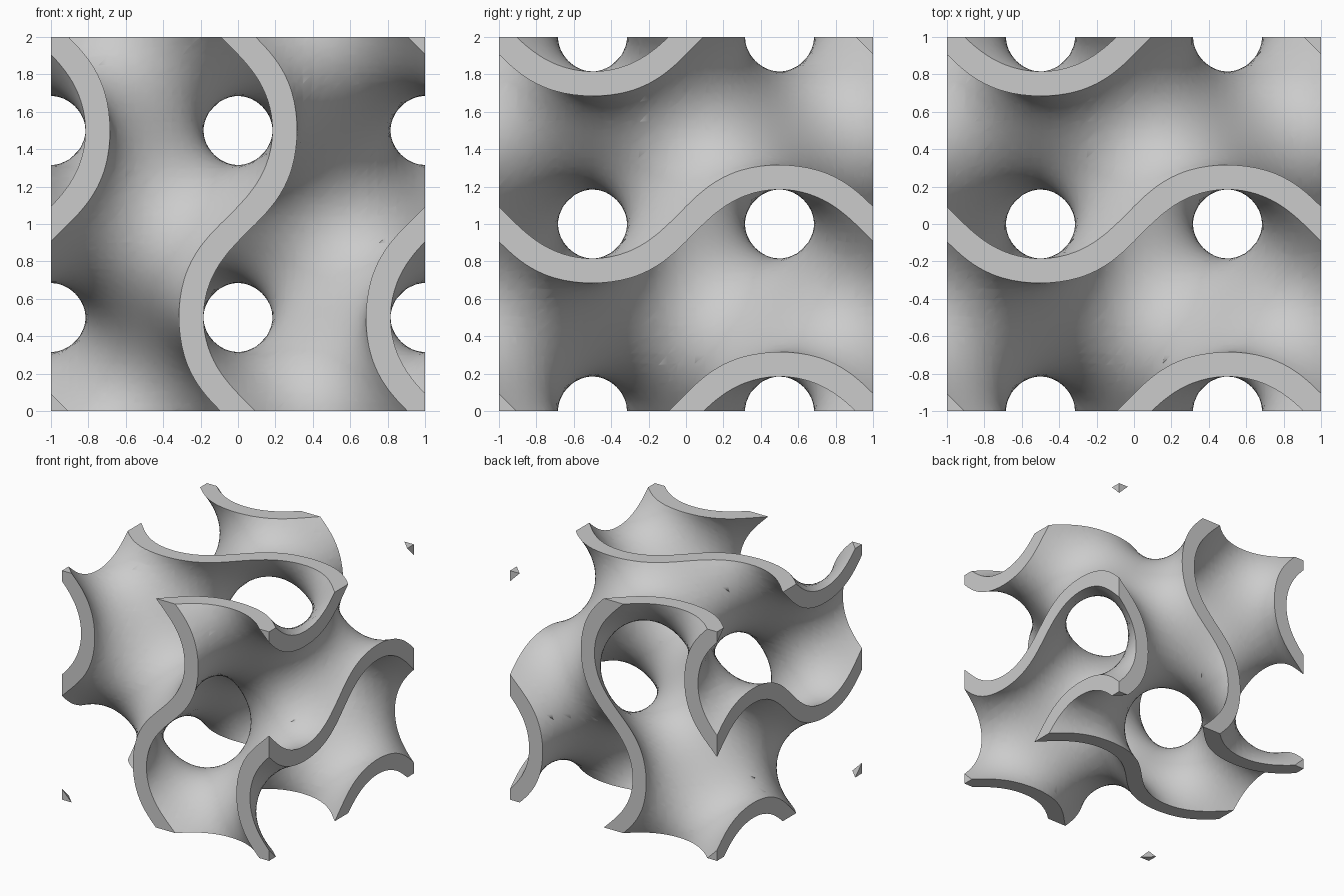
import bpy
import bmesh
from math import sin, cos, pi
from mathutils import Vector

CELLS = 40            # grid cells along each side of the block
WALL = 0.29           # half thickness of the wall, as a field level
AXES = [Vector((1, 0, 0)), Vector((0, 1, 0)), Vector((0, 0, 1))]

if "Cube" in bpy.data.objects:
    bpy.data.objects.remove(bpy.data.objects["Cube"], do_unlink=True)


def field(p):
    x, y, z = p[0] * pi, p[1] * pi, p[2] * pi
    return sin(x) * cos(y) + sin(y) * cos(z) + sin(z) * cos(x)


def place(node):
    return Vector([2 * n / CELLS - 1 for n in node])


def step(node, *axes):
    moved = list(node)
    for a in axes:
        moved[a] += 1
    return tuple(moved)


span = range(CELLS + 1)
value = {(i, j, k): field(place((i, j, k))) for i in span for j in span for k in span}
points, faces, index = [], [], {}


def grid_point(node):
    if node not in index:
        index[node] = len(points)
        points.append(place(node))
    return index[node]


def cut_point(a, b, level):
    """Point where the edge between two grid nodes crosses a level."""
    a, b = min(a, b), max(a, b)
    key = (a, b, level)
    if key not in index:
        low, high = place(a), place(b)
        below = value[a] < level
        for _ in range(12):
            mid = (low + high) / 2
            if (field(mid) < level) == below:
                low = mid
            else:
                high = mid
        index[key] = len(points)
        points.append((low + high) / 2)
    return index[key]


def add_sheet(tet, level):
    """Slice one tetrahedron along a level of the field."""
    up = [n for n in tet if value[n] > level]
    down = [n for n in tet if value[n] <= level]
    if len(up) == 2 and len(down) == 2:
        (a, b), (c, d) = up, down
        pairs = [(a, c), (a, d), (b, d), (b, c)]
    elif up and down:
        pairs = [(u, d) for u in up for d in down]
    else:
        return
    faces.append([cut_point(a, b, level) for a, b in pairs])


def add_cap(tri):
    """Keep the part of a boundary triangle that lies inside the wall."""
    ring = []
    for a, b in zip(tri, tri[1:] + tri[:1]):
        if -WALL < value[a] <= WALL:
            ring.append(grid_point(a))
        rising = value[b] > value[a]
        for level in ((-WALL, WALL) if rising else (WALL, -WALL)):
            if (value[a] > level) != (value[b] > level):
                ring.append(cut_point(a, b, level))
    if len(ring) > 2:
        faces.append(ring)


# Two curved sheets of the wall
orders = [(a, b, 3 - a - b) for a in range(3) for b in range(3) if a != b]
cells = range(CELLS)
for i in cells:
    for j in cells:
        for k in cells:
            n = (i, j, k)
            corners = [value[(i + a, j + b, k + c)]
                       for a in (0, 1) for b in (0, 1) for c in (0, 1)]
            low, high = min(corners), max(corners)
            for level in (-WALL, WALL):
                if low <= level < high:
                    for a, b, c in orders:
                        add_sheet([n, step(n, a), step(n, a, b), step(n, a, b, c)], level)

# Flat cut ends on the six sides of the block
for axis in range(3):
    u, v = [a for a in range(3) if a != axis]
    for side in (0, CELLS):
        for i in cells:
            for j in cells:
                n = [side] * 3
                n[u], n[v] = i, j
                n = tuple(n)
                add_cap([n, step(n, u), step(n, u, v)])
                add_cap([n, step(n, u, v), step(n, v)])

# Join into one solid, raised to stand on the ground
mesh = bpy.data.meshes.new("gyroid_wall")
mesh.from_pydata([p + AXES[2] for p in points], [], faces)
bm = bmesh.new()
bm.from_mesh(mesh)
bmesh.ops.recalc_face_normals(bm, faces=bm.faces[:])


def on_side(co):
    return max(abs(co.x), abs(co.y), abs(co.z - 1)) > 0.9999


inner = [v for v in bm.verts if not on_side(v.co)]
bmesh.ops.remove_doubles(bm, verts=inner, dist=0.01)

# Smooth sheets, flat cut ends
for f in bm.faces:
    f.smooth = not any(
        all(abs((v.co - AXES[2]).dot(axis) - s) < 0.0001 for v in f.verts)
        for axis in AXES for s in (-1, 1))
bm.to_mesh(mesh)
bm.free()

grey = bpy.data.materials.new("plain_grey")
grey.use_nodes = True
color = (0.6, 0.6, 0.6, 1)
grey.diffuse_color = color
for node in grey.node_tree.nodes:
    if node.type == 'BSDF_PRINCIPLED':
        node.inputs["Base Color"].default_value = color
mesh.materials.append(grey)

wall = bpy.data.objects.new("gyroid_wall", mesh)
bpy.context.collection.objects.link(wall)
